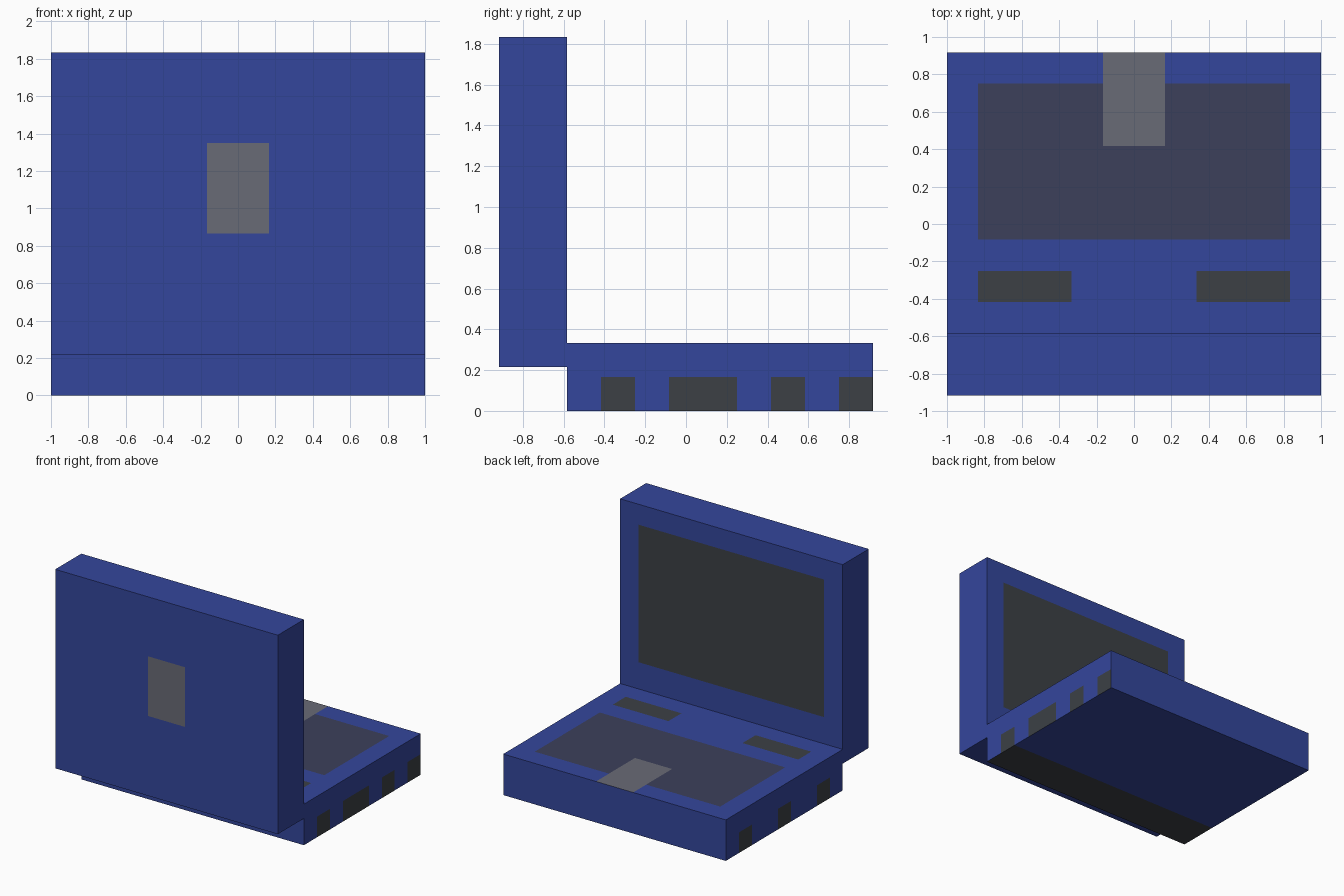
import bpy, bmesh
from mathutils import Vector

if "Cube" in bpy.data.objects:
    bpy.data.objects.remove(bpy.data.objects["Cube"])


def srgb(r, g, b):
    def lin(c):
        c /= 255
        return c / 12.92 if c <= 0.04045 else ((c + 0.055) / 1.055) ** 2.4
    return (lin(r), lin(g), lin(b), 1)


BLUE, DARK, SLATE, GREY = range(4)
materials = []
for name, col in (("case_blue", srgb(52, 70, 156)), ("dark_grey", srgb(60, 64, 69)),
                  ("slate_keys", srgb(60, 64, 91)), ("mid_grey", srgb(105, 107, 118))):
    m = bpy.data.materials.new(name)
    m.diffuse_color = col
    m.use_nodes = True
    m.node_tree.nodes["Principled BSDF"].inputs["Base Color"].default_value = m.diffuse_color
    materials.append(m)


def painted_box(name, lo, hi, patches):
    """Box whose faces are cut along patch borders and coloured.
    patch = (axis, side, (u0, u1), (v0, v1), colour); u, v are the other two axes."""
    bm = bmesh.new()
    bmesh.ops.create_cube(bm, size=1)
    lo, hi = Vector(lo), Vector(hi)
    for v in bm.verts:
        v.co = [lo[i] if v.co[i] < 0 else hi[i] for i in range(3)]
    # Cut lines needed on each axis
    cuts = [set(), set(), set()]
    for axis, side, u, v, colour in patches:
        ua, va = [i for i in range(3) if i != axis]
        cuts[ua].update(u)
        cuts[va].update(v)
    for axis in range(3):
        for c in sorted(cuts[axis]):
            if lo[axis] + 1e-4 < c < hi[axis] - 1e-4:
                co, no = Vector(), Vector()
                co[axis], no[axis] = c, 1
                bmesh.ops.bisect_plane(bm, geom=bm.verts[:] + bm.edges[:] + bm.faces[:],
                                       plane_co=co, plane_no=no, dist=1e-5)
    bmesh.ops.recalc_face_normals(bm, faces=bm.faces)
    # Later patches paint over earlier ones
    for f in bm.faces:
        c = f.calc_center_median()
        for axis, side, u, v, colour in patches:
            ua, va = [i for i in range(3) if i != axis]
            if f.normal[axis] * side > 0.9 and u[0] < c[ua] < u[1] and v[0] < c[va] < v[1]:
                f.material_index = colour
    me = bpy.data.meshes.new(name)
    bm.to_mesh(me)
    bm.free()
    for m in materials:
        me.materials.append(m)
    ob = bpy.data.objects.new(name, me)
    bpy.context.collection.objects.link(ob)
    return ob


X, Y, Z = range(3)

# Base: keyboard, two speaker bars, touchpad, side ports, underside strip
base = [(Z, 1, (-0.833, 0.833), (-0.083, 0.75), SLATE),
        (Z, 1, (-0.167, 0.167), (0.417, 0.917), GREY),
        (Z, -1, (-1, 1), (-0.583, -0.25), DARK)]
for x0, x1 in ((-0.833, -0.333), (0.333, 0.833)):
    base.append((Z, 1, (x0, x1), (-0.417, -0.25), DARK))
for y in ((-0.417, -0.25), (-0.083, 0.25), (0.417, 0.583), (0.75, 0.917)):
    base.append((X, 1, y, (0, 0.167), DARK))
for y in ((-0.417, -0.25), (0.083, 0.25), (0.583, 0.75)):
    base.append((X, -1, y, (0, 0.167), DARK))
painted_box("base", (-1, -0.583, 0), (1, 0.917, 0.333), base)

# Lid: screen on the inside, badge plate on the outside
lid = [(Y, 1, (-0.833, 0.833), (0.55, 1.667), DARK),
       (Y, -1, (-0.167, 0.167), (0.865, 1.35), GREY)]
painted_box("screen_lid", (-1, -0.917, 0.217), (1, -0.583, 1.833), lid)
